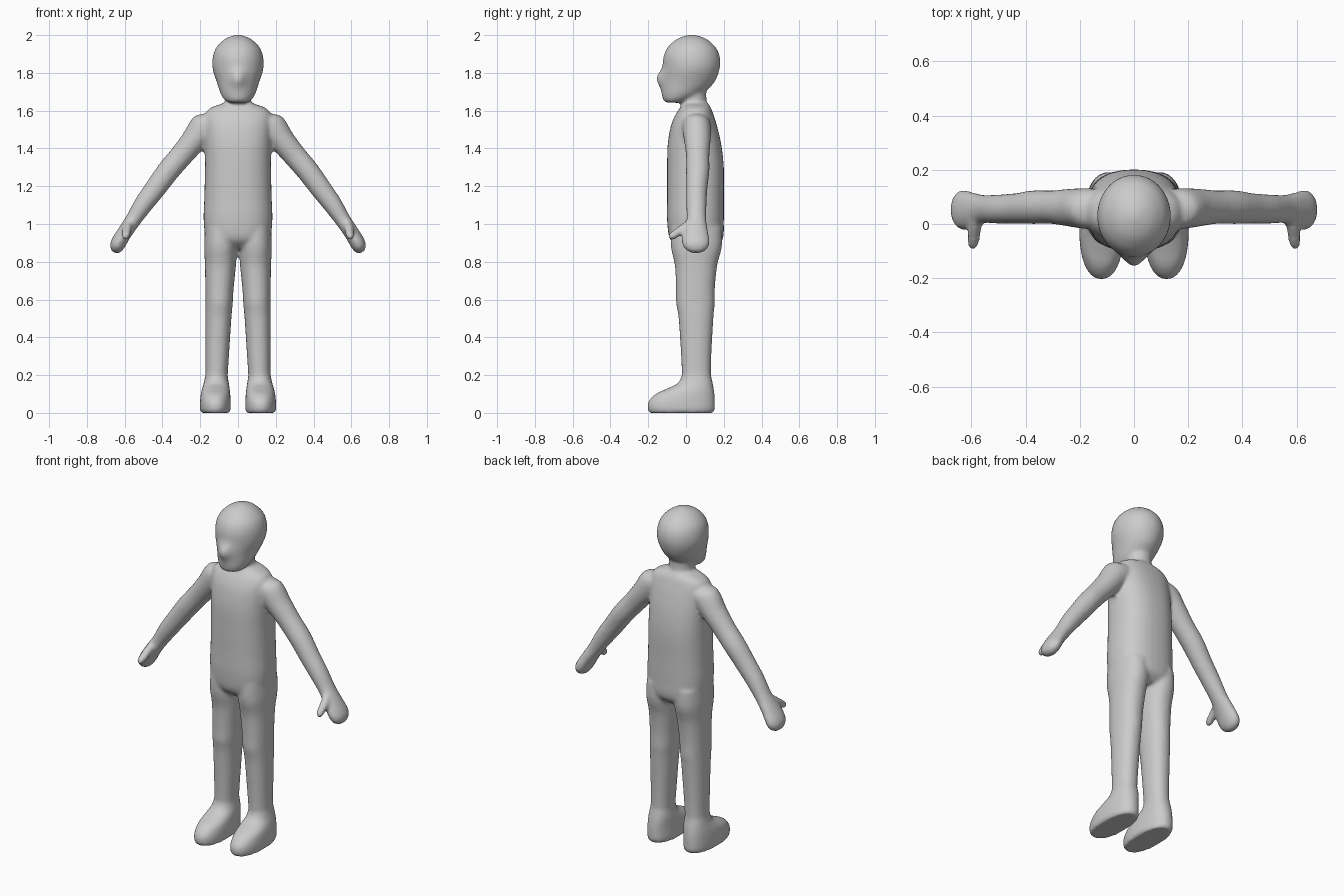
import bpy, bmesh, math
from mathutils import Vector

N, STEPS = 36, 5
bm = bmesh.new()


def spline(rows):
    """Catmull-Rom interpolation between rows of ring values."""
    out = []
    for i in range(len(rows) - 1):
        a, b, c, d = (rows[min(max(k, 0), len(rows) - 1)] for k in (i - 1, i, i + 1, i + 2))
        for s in range(STEPS):
            t = s / STEPS
            out.append([0.5 * (2 * q + (r - p) * t + (2 * p - 5 * q + 4 * r - w) * t * t
                               + (3 * q - p - 3 * r + w) * t ** 3)
                        for p, q, r, w in zip(a, b, c, d)])
    return out + [list(rows[-1])]


def loft(rows, u=(1, 0, 0), v=(0, 1, 0), side=1, power=2.0):
    """Closed tube through rings (x, y, z, radius_u, radius_v)."""
    u, v = Vector(u), Vector(v)
    rings = []
    for x, y, z, ru, rv in spline(rows):
        ring = []
        for k in range(N):
            c, s = math.cos(math.tau * k / N), math.sin(math.tau * k / N)
            p = (Vector((x, y, z)) + u * ru * math.copysign(abs(c) ** (2 / power), c)
                 + v * rv * math.copysign(abs(s) ** (2 / power), s))
            ring.append(bm.verts.new((p.x * side, p.y, p.z)))
        rings.append(ring)
    faces = [bm.faces.new((a[k], a[(k + 1) % N], b[(k + 1) % N], b[k]))
             for a, b in zip(rings, rings[1:]) for k in range(N)]
    faces += [bm.faces.new(rings[0]), bm.faces.new(rings[-1])]
    bmesh.ops.recalc_face_normals(bm, faces=faces)
    return [p for r in rings for p in r]


# torso
loft([(0, .06, .87, .12, .09), (0, .055, .92, .168, .14), (0, .05, 1.02, .182, .15),
      (0, .05, 1.15, .178, .15), (0, .05, 1.3, .175, .15), (0, .045, 1.42, .176, .142),
      (0, .042, 1.52, .178, .122), (0, .045, 1.58, .175, .1), (0, .05, 1.615, .145, .082),
      (0, .05, 1.64, .075, .065)], power=2.4)
# neck
loft([(0, .045, 1.58, .085, .075), (0, .042, 1.64, .07, .068), (0, .035, 1.72, .072, .072)])
# head, with the face drawn forward into a nose ridge
head = loft([(0, -.06, 1.642, .045, .042), (0, -.05, 1.655, .07, .07), (0, -.02, 1.69, .092, .108),
             (0, .012, 1.75, .112, .138), (0, .028, 1.82, .134, .15), (0, .03, 1.88, .134, .15),
             (0, .03, 1.93, .118, .131), (0, .03, 1.97, .082, .092), (0, .03, 1.99, .048, .055),
             (0, .03, 2.002, .012, .014)])
for p in head:
    if p.co.y < 0:
        p.co.y -= .034 * math.exp(-(p.co.x / .04) ** 2 - ((p.co.z - 1.77) / .045) ** 2)

AU = (.8, 0, .6)
for side in (-1, 1):
    # arm and hand
    loft([(.10, .055, 1.545, .065, .07), (.165, .056, 1.52, .083, .075), (.235, .06, 1.44, .068, .07),
          (.30, .062, 1.362, .062, .062), (.37, .062, 1.28, .060, .062), (.44, .057, 1.185, .056, .056),
          (.50, .055, 1.105, .051, .054), (.556, .055, 1.02, .042, .053), (.60, .05, .955, .040, .068),
          (.633, .052, .90, .041, .073), (.65, .053, .87, .034, .058), (.661, .054, .853, .014, .025)],
         u=AU, side=side)
    # thumb
    loft([(.575, .04, 1.01, .025, .03), (.587, -.015, .975, .025, .025), (.592, -.06, .945, .022, .022),
          (.594, -.08, .931, .018, .019), (.595, -.091, .924, .006, .007)],
         v=(0, .55, -.83), side=side)
    # leg
    loft([(.09, .055, .98, .085, .135), (.092, .055, .88, .087, .135), (.093, .053, .78, .082, .112),
          (.098, .05, .66, .075, .103), (.1, .05, .58, .072, .102), (.104, .053, .5, .069, .092),
          (.11, .054, .3, .062, .08), (.113, .055, .2, .059, .077), (.115, .055, .1, .06, .075)],
         side=side, power=2.2)
    # foot
    loft([(.119, -.025, 0, .076, .168), (.12, -.025, .02, .081, .178), (.12, -.023, .06, .081, .176),
          (.119, -.005, .10, .078, .156), (.117, .025, .13, .073, .122), (.115, .05, .16, .066, .091),
          (.114, .056, .21, .057, .074)], side=side, power=2.25)

mesh = bpy.data.meshes.new("figure_body")
bm.to_mesh(mesh)
bm.free()
body = bpy.data.objects.new("figure_body", mesh)
bpy.context.collection.objects.link(body)

# fuse the parts into one soft skin
fuse = body.modifiers.new("fuse", 'REMESH')
fuse.mode = 'VOXEL'
fuse.voxel_size = .01
fuse.use_smooth_shade = True
soften = body.modifiers.new("soften", 'SMOOTH')
soften.factor = .5
soften.iterations = 7
